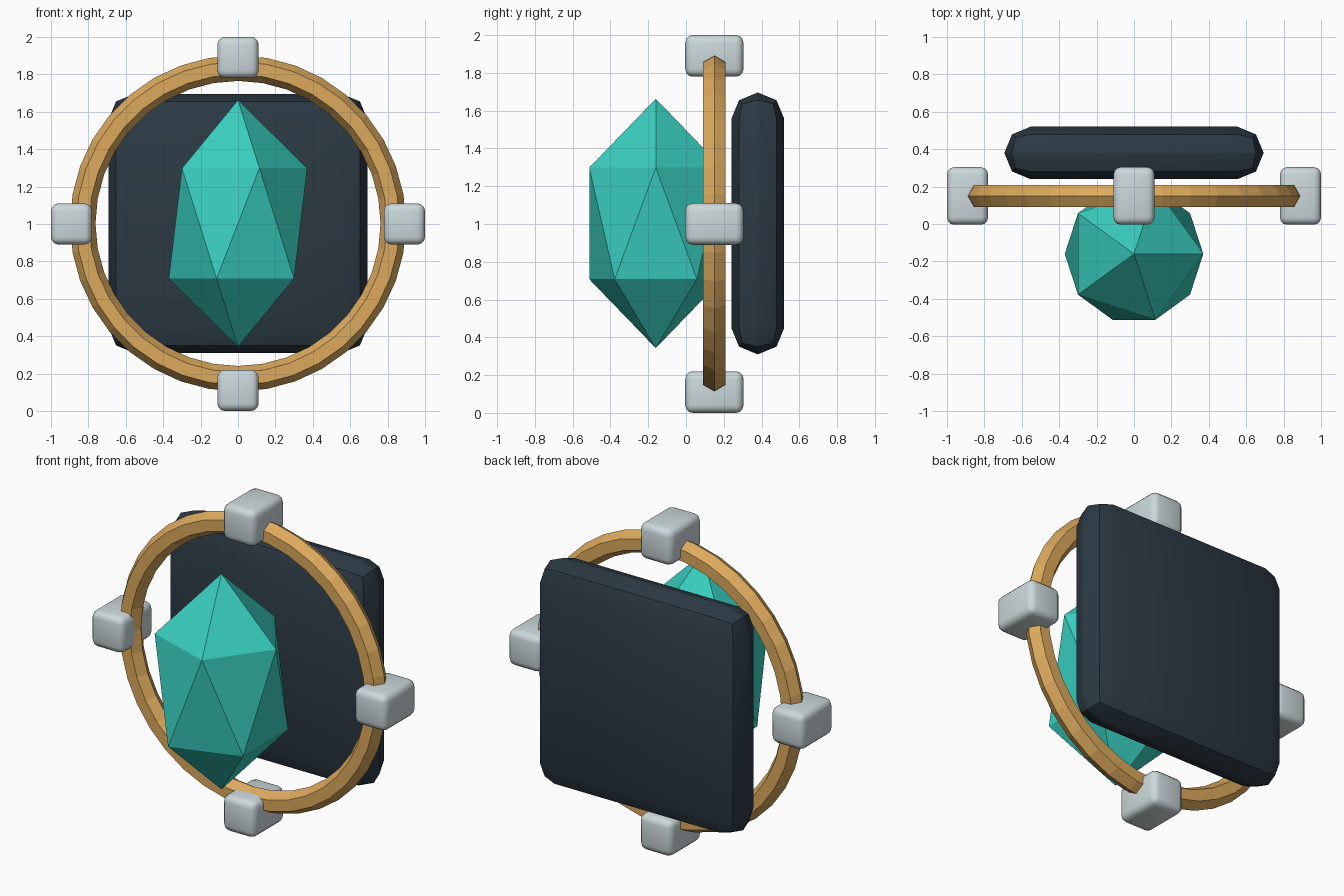
import bpy
from math import pi, sin, cos

if "Cube" in bpy.data.objects:
    bpy.data.objects.remove(bpy.data.objects["Cube"])


def finish(obj, name, mat, smooth=False):
    obj.name = name
    obj.data.name = name
    obj.data.materials.append(mat)
    bpy.ops.object.transform_apply(location=False, rotation=True, scale=True)
    if smooth:
        bpy.ops.object.shade_smooth_by_angle()
    return obj


def material(name, rgb):
    mat = bpy.data.materials.new(name)
    mat.diffuse_color = (*rgb, 1)
    mat.use_nodes = True
    mat.node_tree.nodes["Principled BSDF"].inputs["Base Color"].default_value = mat.diffuse_color
    return mat


def rounded_box(name, size, loc, width, segments, mat):
    bpy.ops.mesh.primitive_cube_add(size=1, location=loc)
    obj = bpy.context.object
    obj.scale = size
    finish(obj, name, mat)
    bev = obj.modifiers.new("Rounded edges", 'BEVEL')
    bev.width = width
    bev.segments = segments
    bpy.ops.object.modifier_apply(modifier=bev.name)
    bpy.ops.object.shade_smooth_by_angle()
    return obj


teal = material("teal_crystal", (0.04, 0.62, 0.52))
gold = material("gold", (0.72, 0.40, 0.11))
slate = material("dark_slate", (0.025, 0.042, 0.058))
silver = material("pale_silver", (0.60, 0.69, 0.71))

# Back plate with fully rounded rim
rounded_box("back_plate", (1.386, 0.28, 1.386), (0, 0.38, 1.003), 0.1395, 2, slate)

# Faceted ring with a six-sided section
bpy.ops.mesh.primitive_torus_add(major_radius=0.83, minor_radius=0.068,
                                 major_segments=36, minor_segments=6,
                                 location=(0, 0.15, 1.003), rotation=(pi / 2, 0, 0))
finish(bpy.context.object, "ring", gold)

# Stretched twenty-sided crystal
bpy.ops.mesh.primitive_ico_sphere_add(subdivisions=1, radius=1, location=(0, -0.16, 1.003))
crystal = bpy.context.object
crystal.scale = (0.414, 0.414, 0.66)
finish(crystal, "crystal", teal)

# Four clamps around the ring
for i, side in enumerate(("right", "top", "left", "bottom")):
    a = i * pi / 2
    rounded_box(side + "_clamp", (0.22, 0.308, 0.22),
                (0.89 * cos(a), 0.15, 1.0 + 0.89 * sin(a)), 0.04, 3, silver)
